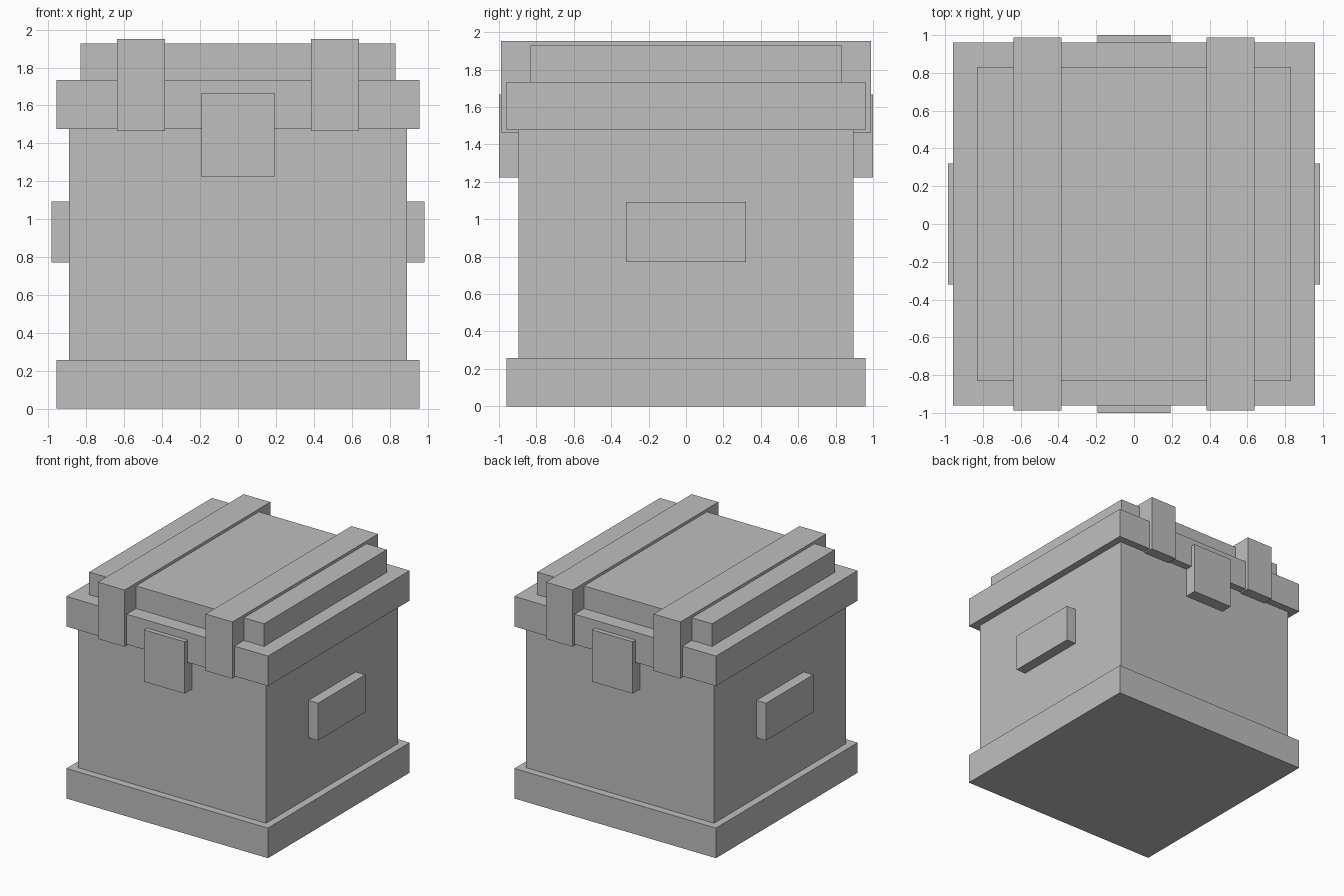
import bpy

if "Cube" in bpy.data.objects:
    bpy.data.objects.remove(bpy.data.objects["Cube"], do_unlink=True)

# Single flat grey
grey = bpy.data.materials.new("light_grey")
grey.use_nodes = True
colour = (0.52, 0.52, 0.52, 1)
grey.diffuse_color = colour
grey.node_tree.nodes["Principled BSDF"].inputs["Base Color"].default_value = colour


def box(name, x, y, z):
    """Flat-faced box spanning the given (low, high) ranges."""
    bpy.ops.mesh.primitive_cube_add(size=1)
    obj = bpy.context.object
    obj.name = name
    for v in obj.data.vertices:
        v.co = [sum(r) / 2 + c * (r[1] - r[0]) for r, c in zip((x, y, z), v.co)]
    obj.data.materials.append(grey)
    return obj


def centred(half):
    return (-half, half)


# Crate body with plinth, lid rim and raised lid panel
box("base_plinth", centred(0.957), centred(0.96), (0, 0.258))
box("crate_body", centred(0.893), centred(0.896), (0.2, 1.55))
box("lid_rim", centred(0.957), centred(0.96), (1.476, 1.734))
box("lid_panel", centred(0.83), centred(0.832), (1.7, 1.928))

# Two straps over the lid, and a grip on each side
for side, s in (("left", 1), ("right", -1)):
    box(side + "_lid_strap", sorted((s * 0.385, s * 0.638)), centred(0.988), (1.465, 1.952))
    box(side + "_grip", sorted((s * 0.85, s * 0.984)), centred(0.32), (0.772, 1.092))

# Latch plates on front and back
for side, s in (("front", -1), ("back", 1)):
    box(side + "_latch", centred(0.193), sorted((s * 0.85, s * 1.0)), (1.222, 1.667))
